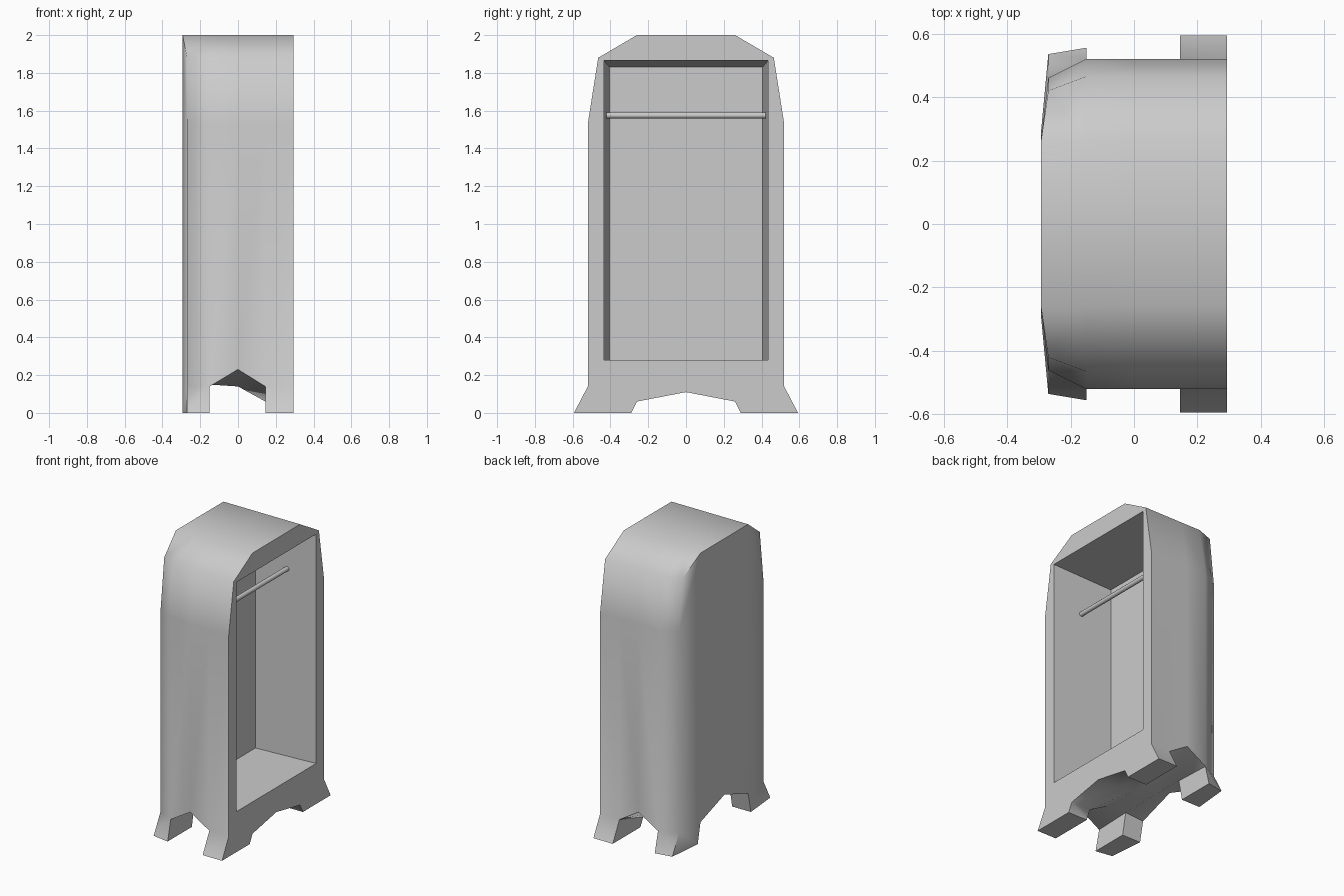
import bpy, bmesh, math
from mathutils import Matrix

if "Cube" in bpy.data.objects:
    bpy.data.objects.remove(bpy.data.objects["Cube"])


def finish(bm, name, angle):
    bmesh.ops.recalc_face_normals(bm, faces=bm.faces)
    me = bpy.data.meshes.new(name)
    bm.to_mesh(me)
    bm.free()
    ob = bpy.data.objects.new(name, me)
    bpy.context.collection.objects.link(ob)
    bpy.ops.object.select_all(action='DESELECT')
    ob.select_set(True)
    bpy.context.view_layer.objects.active = ob
    bpy.ops.object.shade_smooth_by_angle(angle=math.radians(angle))
    return ob


# Wardrobe body: one half (y > 0) lofted through stations from front (+x) to back
bm = bmesh.new()
V = bm.verts.new
F = bm.faces.new
# station: x, side bottom z, inner underside z, centre underside z
stations = [(0.293, 0.14, 0.06, 0.11), (0.145, 0.14, 0.06, 0.11),
            (0.0, 0.23, 0.14, 0.14), (-0.15, 0.14, 0.15, 0.15)]
rings = []
for x, s, i, c in stations:
    rings.append([V((x, y, z)) for y, z in
                  [(0, 2), (0.26, 2), (0.465, 1.88), (0.52, 1.53), (0.52, s), (0.26, i), (0, c)]])
# narrowed back station
rings.append([V(p) for p in [(-0.293, 0, 2), (-0.293, 0.26, 2), (-0.27, 0.42, 1.88), (-0.27, 0.46, 1.53),
                             (-0.27, 0.46, 0.14), (-0.293, 0.26, 0.14), (-0.293, 0, 0.23)]])
for n, (a, b) in enumerate(zip(rings, rings[1:])):
    for k in range(6):
        if k == 4 and n in (0, 3):
            continue                      # left open for the feet
        F((a[k], a[k + 1], b[k + 1], b[k]))


# Feet: outer toe and inner toe verts at two stations
def foot(a, b, ya, yb, xin_a, xin_b):
    fa, fb = V((a[4].co.x, ya, 0)), V((b[4].co.x, yb, 0))
    ga, gb = V((xin_a, 0.29, 0)), V((xin_b, 0.29, 0))
    F((a[4], fa, fb, b[4]))
    F((a[5], b[5], gb, ga))
    F((fa, ga, gb, fb))
    return fa, fb, ga, gb


fa, fb, ga, gb = foot(rings[0], rings[1], 0.593, 0.593, 0.293, 0.145)
F((rings[1][4], fb, gb, rings[1][5]))
ha, hb, ja, jb = foot(rings[3], rings[4], 0.555, 0.535, -0.15, -0.293)
F((rings[3][4], ha, ja, rings[3][5]))
r = rings[4]
F((r[4], hb, jb, r[5]))

# Back panel
F((r[0], r[1], r[5], r[6]))
F((r[1], r[2], r[3]))
F((r[1], r[3], r[4], r[5]))

# Front frame around the opening, and the tapered cavity
f = rings[0]
mouth = [V((0.293, y, z)) for y, z in [(0, 0.28), (0.435, 0.28), (0.435, 1.865), (0, 1.865)]]
inner = [V((-0.15, y, z)) for y, z in [(0, 0.28), (0.405, 0.28), (0.405, 1.83), (0, 1.83)]]
F((f[0], f[1], f[2], mouth[2], mouth[3]))
F((f[2], f[3], f[4], mouth[1], mouth[2]))
F((f[4], f[5], f[6], mouth[0], mouth[1]))
F((f[4], fa, ga, f[5]))
for k in range(3):
    F((mouth[k], mouth[k + 1], inner[k + 1], inner[k]))
F(inner)

# Mirror to the other half
bmesh.ops.mirror(bm, geom=bm.verts[:] + bm.edges[:] + bm.faces[:],
                 matrix=Matrix.Identity(4), merge_dist=0.0001, axis='Y')
bmesh.ops.remove_doubles(bm, verts=bm.verts, dist=0.0001)
finish(bm, "wardrobe_body", 60)

# Hanging rail
bm = bmesh.new()
bmesh.ops.create_cone(bm, cap_ends=True, segments=12, radius1=0.016, radius2=0.016, depth=0.84,
                      matrix=Matrix.Translation((0.08, 0, 1.575)) @ Matrix.Rotation(math.pi / 2, 4, 'X'))
finish(bm, "hanging_rail", 40)
